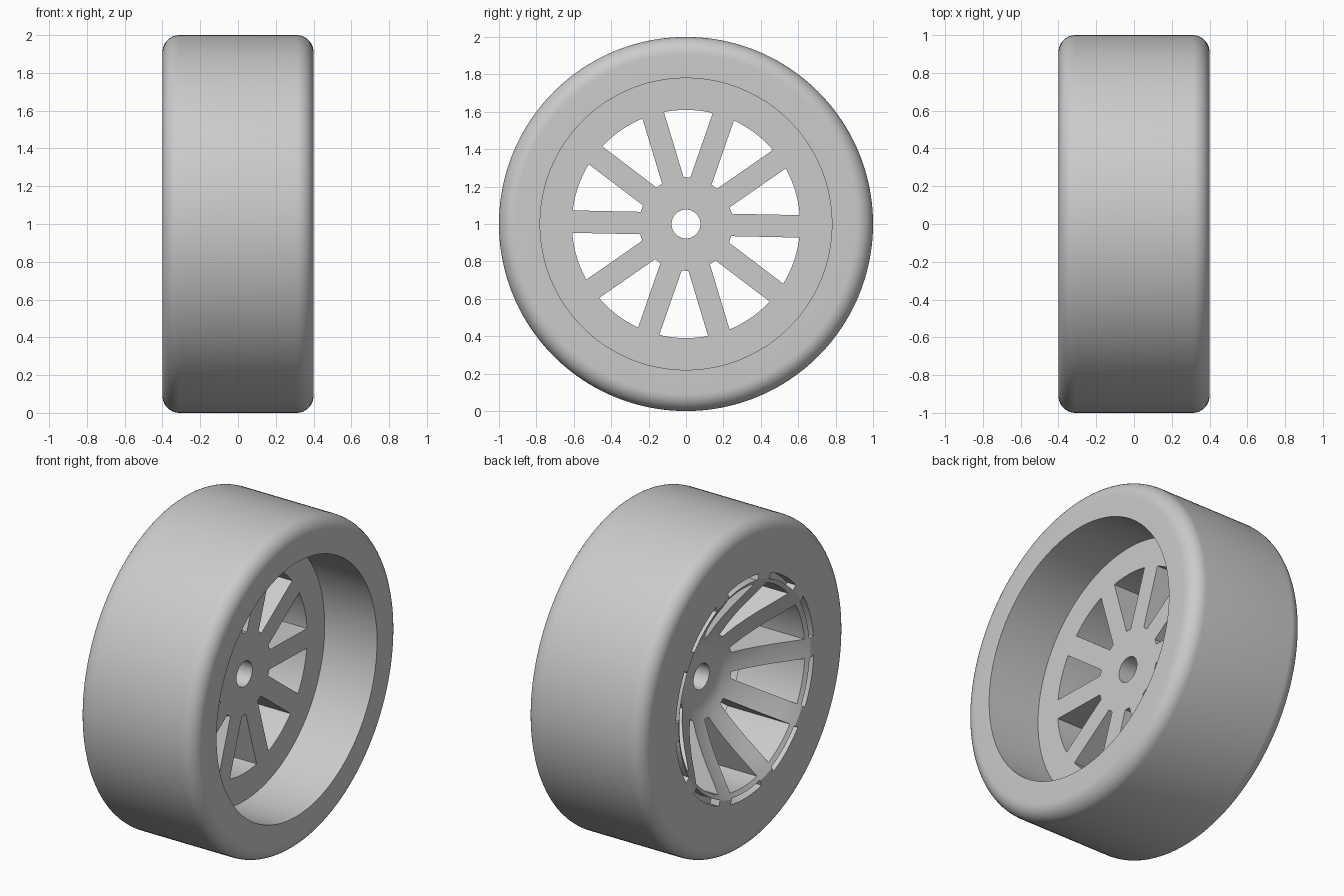
import bpy, bmesh, math
from mathutils import Vector, Matrix

cube = bpy.data.objects.get("Cube")
if cube:
    bpy.data.objects.remove(cube, do_unlink=True)

CENTRE = Vector((0, 0, 1))
SPOKES = 10
SPOKE_WIDTH = 0.12
HALF_STEP = math.pi / SPOKES
SEGMENTS = 160

grey = bpy.data.materials.new("plain grey")
grey.use_nodes = True
colour = (0.6, 0.6, 0.6, 1)
grey.diffuse_color = colour
grey.node_tree.nodes["Principled BSDF"].inputs["Base Color"].default_value = colour


def add_object(name, bm):
    bmesh.ops.recalc_face_normals(bm, faces=bm.faces)
    mesh = bpy.data.meshes.new(name)
    bm.to_mesh(mesh)
    bm.free()
    mesh.materials.append(grey)
    obj = bpy.data.objects.new(name, mesh)
    obj.location = CENTRE
    bpy.context.collection.objects.link(obj)
    return obj


def fillet(x_mid, r_mid, radius, start, steps=10):
    """Quarter-round corner as (x, r) points."""
    return [(x_mid + radius * math.cos(start + math.pi / 2 * i / steps),
             r_mid + radius * math.sin(start + math.pi / 2 * i / steps))
            for i in range(steps + 1)]


def prism(bm, outline, x0, x1, turn):
    """Extrude a (y, z) outline along the axle, turned about it."""
    rot = Matrix.Rotation(turn, 3, 'X')
    face = bm.faces.new([bm.verts.new(rot @ Vector((x0, y, z))) for y, z in outline])
    out = bmesh.ops.extrude_face_region(bm, geom=[face])
    verts = [v for v in out["geom"] if isinstance(v, bmesh.types.BMVert)]
    bmesh.ops.translate(bm, verts=verts, vec=(x1 - x0, 0, 0))


def edge_angle(radius):
    """Half angle of a window at a radius, keeping the spokes parallel-sided."""
    return HALF_STEP - math.asin(SPOKE_WIDTH / 2 / radius)


def arc(radius, steps=12):
    a = edge_angle(radius)
    return [(radius * math.sin(a * (2 * i / steps - 1)),
             radius * math.cos(a * (2 * i / steps - 1))) for i in range(steps + 1)]


# Wheel section: tread, deep recess on one side, bowl-shaped dish on the other
TYRE_R, HALF_W, CORNER = 1.0, 0.4, 0.09
section = fillet(HALF_W - CORNER, TYRE_R - CORNER, CORNER, 0)
section += fillet(-HALF_W + CORNER, TYRE_R - CORNER, CORNER, math.pi / 2)
section += [(-0.4, 0.64), (-0.375, 0.6), (-0.33, 0.54), (-0.275, 0.47), (-0.225, 0.4),
            (-0.18, 0.33), (-0.142, 0.26), (-0.118, 0.21), (-0.105, 0.16),
            (-0.105, 0.077), (0.044, 0.077), (0.044, 0.78), (HALF_W, 0.78)]

bm = bmesh.new()
verts = [bm.verts.new((x, 0, r)) for x, r in section]
edges = [bm.edges.new((v, verts[(i + 1) % len(verts)])) for i, v in enumerate(verts)]
bmesh.ops.spin(bm, geom=verts + edges, cent=(0, 0, 0), axis=(1, 0, 0),
               angle=math.tau, steps=SEGMENTS)
bmesh.ops.remove_doubles(bm, verts=bm.verts, dist=1e-4)
wheel = add_object("wheel", bm)

# Windows between spokes, with a shallow arc slot beyond each one
bm = bmesh.new()
inner = 0.25
inner_half = inner * math.tan(HALF_STEP) - SPOKE_WIDTH / 2 / math.cos(HALF_STEP)
window = [(-inner_half, inner)] + arc(0.61) + [(inner_half, inner)]
slot = arc(0.672) + arc(0.635)[::-1]
for i in range(SPOKES):
    turn = 2 * HALF_STEP * i - math.radians(1.2)
    prism(bm, window, -0.6, 0.2, turn)
    prism(bm, slot, -0.6, -0.34, turn)
cutter = add_object("window_cutter", bm)
cutter.hide_render = True

cut = wheel.modifiers.new("windows", 'BOOLEAN')
cut.operation = 'DIFFERENCE'
cut.solver = 'EXACT'
cut.object = cutter
bpy.ops.object.select_all(action='DESELECT')
bpy.context.view_layer.objects.active = wheel
wheel.select_set(True)
bpy.ops.object.modifier_apply(modifier=cut.name)
bpy.data.objects.remove(cutter, do_unlink=True)
bpy.ops.object.shade_smooth_by_angle(angle=math.radians(30))
